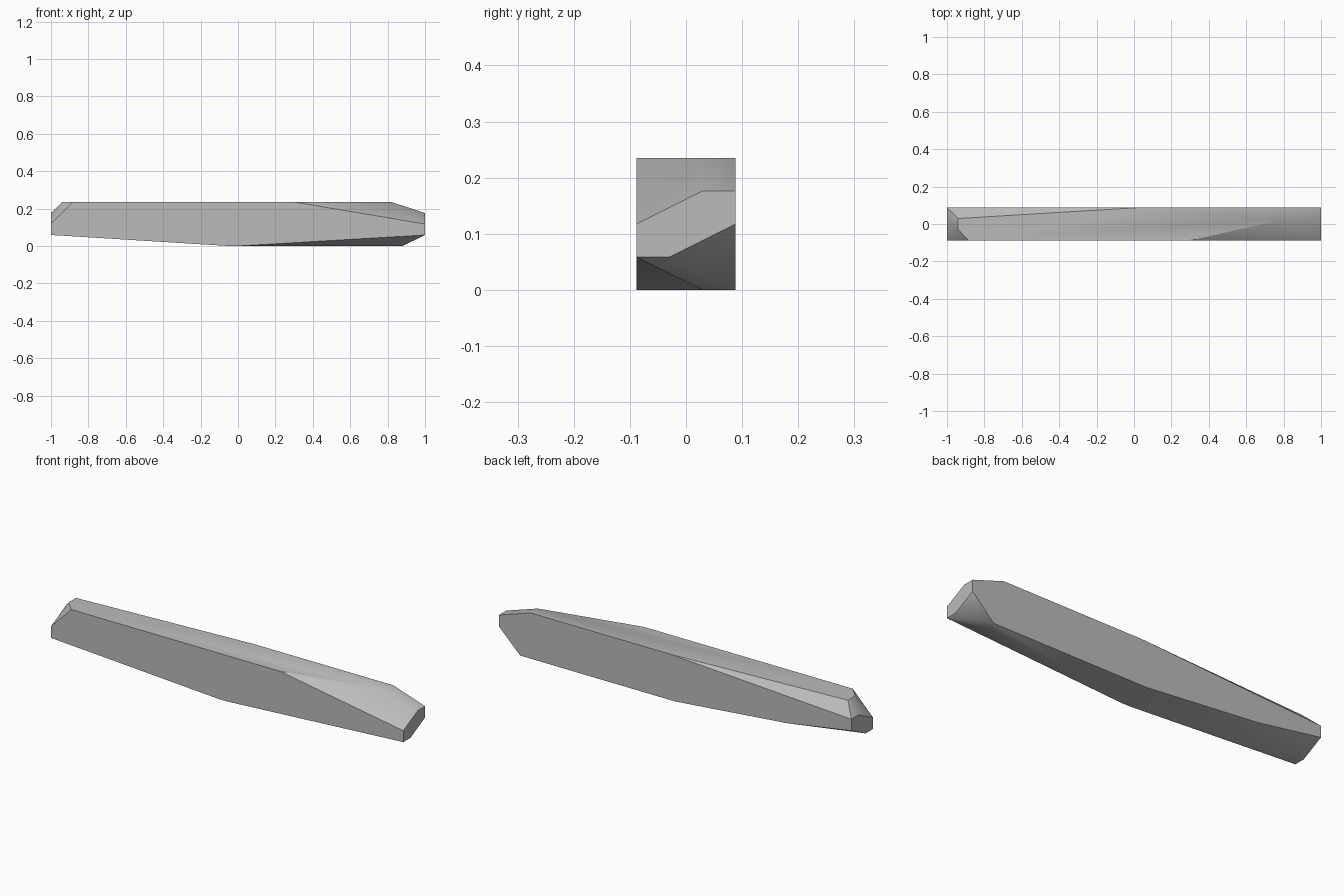
import bpy, bmesh, math

cube = bpy.data.objects.get("Cube")
if cube:
    bpy.data.objects.remove(cube, do_unlink=True)

W, H = 0.088, 0.235           # half depth and height of the beam
C = W / 3                     # chip width across the depth
LOW, MID, HIGH = H / 4, H / 2, H * 3 / 4

# Hexagonal cut end, the same at both tips (y, z)
end_profile = [(-W, LOW), (-W, MID), (C, HIGH), (W, HIGH), (W, MID), (-C, LOW)]
points = [(side, y, z) for side in (-1, 1) for y, z in end_profile]

# Outline of the flat top (x, y)
top = [(-0.885, -W), (0.3, -W), (0.82, C), (0.82, W), (0.03, W), (-0.94, C), (-0.94, -C)]
points += [(x, y, H) for x, y in top]

# Outline of the flat underside (x, y)
bottom = [(-0.05, -W), (0.0, -W), (0.88, C), (0.88, W), (0.0, W)]
points += [(x, y, 0) for x, y in bottom]

# Lower break on the back
points.append((-0.64, W, LOW))

# Skin the chipped beam
bm = bmesh.new()
for p in points:
    bm.verts.new(p)
hull = bmesh.ops.convex_hull(bm, input=bm.verts[:])
loose = [v for v in bm.verts if not v.link_faces]
bmesh.ops.delete(bm, geom=loose, context='VERTS')
bmesh.ops.dissolve_limit(bm, angle_limit=math.radians(0.5), verts=bm.verts[:], edges=bm.edges[:])
bmesh.ops.recalc_face_normals(bm, faces=bm.faces[:])
mesh = bpy.data.meshes.new("chipped_beam")
bm.to_mesh(mesh)
bm.free()
beam = bpy.data.objects.new("chipped_beam", mesh)
bpy.context.collection.objects.link(beam)

# Plain grey
grey = bpy.data.materials.new("stone_grey")
grey.use_nodes = True
colour = (0.5, 0.5, 0.5, 1)
grey.diffuse_color = colour
grey.node_tree.nodes["Principled BSDF"].inputs["Base Color"].default_value = colour
mesh.materials.append(grey)

# Soft shading over shallow chips, crisp main edges
bpy.ops.object.select_all(action='DESELECT')
beam.select_set(True)
bpy.context.view_layer.objects.active = beam
bpy.ops.object.shade_smooth_by_angle(angle=math.radians(30))
